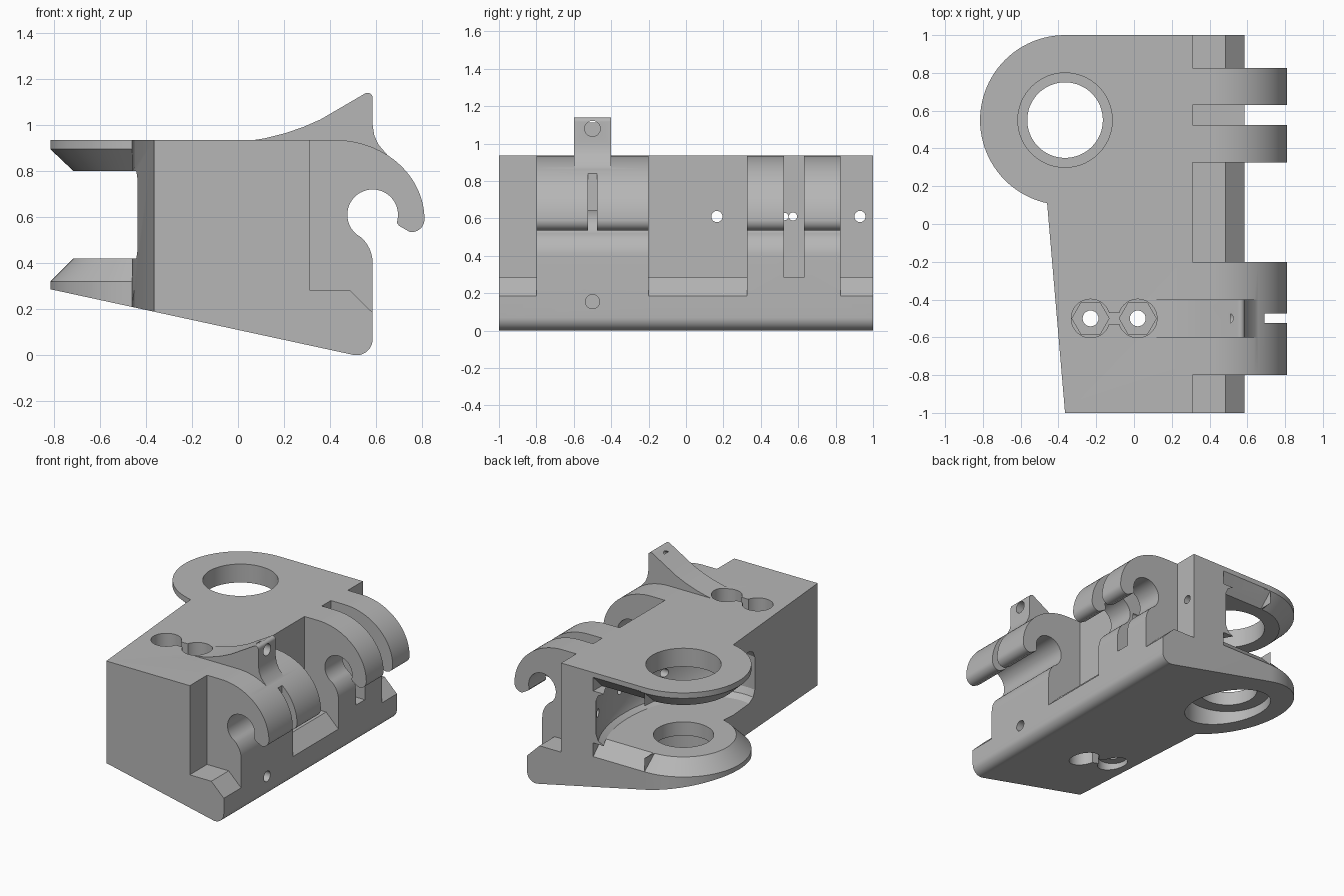
import bpy, bmesh
from math import cos, sin, radians, pi

cube = bpy.data.objects.get("Cube")
if cube:
    bpy.data.objects.remove(cube, do_unlink=True)

grey = bpy.data.materials.new("light_grey")
grey.use_nodes = True
colour = (0.47, 0.47, 0.47, 1)
grey.diffuse_color = colour
grey.node_tree.nodes["Principled BSDF"].inputs["Base Color"].default_value = colour


def finish(name, bm):
    bmesh.ops.recalc_face_normals(bm, faces=bm.faces)
    mesh = bpy.data.meshes.new(name)
    bm.to_mesh(mesh)
    bm.free()
    mesh.materials.append(grey)
    ob = bpy.data.objects.new(name, mesh)
    bpy.context.collection.objects.link(ob)
    return ob


def prism(name, points, axis, lo, hi):
    """Extrude a 2D outline along one axis."""
    place = {"x": lambda a, b, c: (c, a, b),
             "y": lambda a, b, c: (a, c, b),
             "z": lambda a, b, c: (a, b, c)}[axis]
    bm = bmesh.new()
    face = bm.faces.new([bm.verts.new(place(a, b, lo)) for a, b in points])
    top = bmesh.ops.extrude_face_region(bm, geom=[face])
    verts = [v for v in top["geom"] if isinstance(v, bmesh.types.BMVert)]
    bmesh.ops.translate(bm, verts=verts, vec=place(0, 0, hi - lo))
    return finish(name, bm)


def arc(cx, cy, rx, a0, a1, n, ry=None):
    ry = rx if ry is None else ry
    angles = [radians(a0 + (a1 - a0) * i / n) for i in range(n + 1)]
    return [(cx + rx * cos(a), cy + ry * sin(a)) for a in angles]


def rod(name, a, b, r, axis, lo, hi, n=48):
    return prism(name, arc(a, b, r, 0, 360 - 360 / n, n - 1), axis, lo, hi)


def box(name, x0, x1, y0, y1, z0, z1):
    return prism(name, [(x0, y0), (x1, y0), (x1, y1), (x0, y1)], "z", z0, z1)


def lathe(name, profile, cx, cy, sx=1, sy=1, n=96):
    """Stack rings of (radius, height) into a closed solid."""
    bm = bmesh.new()
    rings = [[bm.verts.new((cx + sx * r * cos(2 * pi * i / n),
                            cy + sy * r * sin(2 * pi * i / n), z))
              for i in range(n)] for r, z in profile]
    for low, high in zip(rings, rings[1:]):
        for i in range(n):
            j = (i + 1) % n
            bm.faces.new((low[i], low[j], high[j], high[i]))
    bm.faces.new(rings[0])
    bm.faces.new(rings[-1])
    return finish(name, bm)


def combine(target, other, operation):
    mod = target.modifiers.new("combine", "BOOLEAN")
    mod.operation = operation
    mod.solver = "EXACT"
    mod.object = other
    bpy.context.view_layer.objects.active = target
    bpy.ops.object.modifier_apply(modifier=mod.name)
    bpy.data.objects.remove(other, do_unlink=True)


def cut(other):
    combine(body, other, "DIFFERENCE")


def add(other):
    combine(body, other, "UNION")


RX, RY = -0.365, 0.55   # pivot ring centre
TOP = 0.935

# Main block with the pocket between the two pivot rings
body = prism("bracket_body", [(RX, -1), (0.7, -1), (0.7, 1), (RX, 1), (-0.46, 0.11)],
             "z", -0.1, 1.1)
pocket = [(0.9, 0.42), (0.97, 0.445), (1, 0.49), (1, 0.73), (0.97, 0.775), (0.9, 0.8)]
cut(lathe("pocket", pocket, RX, RY, 0.5, 0.73))
for inner, outer in ((0.8, 0.91), (0.42, 0.31)):
    cut(prism("ring_edge_chamfer", [(0.9, inner), (1.01, inner), (1.01, outer)],
              "x", RX, 0.05))

# Upper and lower pivot rings with bevelled inner edges
add(lathe("upper_ring", [(0.35, 0.8), (0.45, 0.895), (0.45, 1.1)], RX, RY))
add(lathe("lower_ring", [(0.45, -0.1), (0.45, 0.32), (0.35, 0.42)], RX, RY))

# Side silhouette: sloped underside, rounded toe and stepped front
side = [(-0.9, TOP), (-0.9, 0.305)] + arc(0.515, 0.07, 0.07, -102, 0, 12)
side += [(0.585, 0.185), (0.485, 0.283), (0.31, 0.283), (0.31, TOP)]
combine(body, prism("side_profile", side, "y", -1.2, 1.2), "INTERSECT")

# Pivot bores
cut(rod("upper_bore", RX, RY, 0.25, "z", 0.6, 1.1, 72))
cut(rod("lower_bore", RX, RY, 0.2, "z", 0, 0.6, 72))
cut(rod("lower_counterbore", RX, RY, 0.29, "z", 0, 0.32, 72))

# Hooked lugs
hook = [(0.25, 0.15), (0.25, TOP)]
hook += arc(0.42, 0.59, 0.39, 90, 0, 24, TOP - 0.59)
hook += arc(0.755, 0.59, 0.055, -8, -100, 8)
hook += [(0.7, 0.562), (0.69, 0.575)]
hook += arc(0.585, 0.61, 0.11, -10, 235, 32)
hook += arc(0.435, 0.4, 0.15, 48, 0, 8) + [(0.585, 0.15)]
for y0, y1 in ((-0.8, -0.2), (0.325, 0.525), (0.63, 0.825)):
    add(prism("hooked_lug", hook, "y", y0, y1))
add(box("lug_bridge", 0.25, 0.585, 0.5, 0.65, 0.15, 0.283))

# Raised fin over the wide lug
fin = [(0.04, 0.93), (0.12, 0.943), (0.2, 0.963), (0.28, 0.99), (0.36, 1.025)]
fin += [(0.545, 1.133)] + arc(0.563, 1.118, 0.022, 110, 0, 6)
fin += [(0.585, 1.0), (0.592, 0.955), (0.61, 0.915), (0.64, 0.88), (0.69, 0.825)]
fin += [(0.6, 0.78), (0.2, 0.8)]
add(prism("fin", fin, "y", -0.6, -0.4))

# Slot in the wide hook, and holes on the front
cut(box("hook_slot", 0.69, 0.9, -0.525, -0.475, 0.5, 0.85))
cut(rod("fin_hole", -0.5, 1.08, 0.042, "x", 0.51, 0.7, 24))
cut(rod("toe_hole", -0.5, 0.155, 0.038, "x", 0.48, 0.7, 24))
for y, r in ((0.165, 0.03), (0.93, 0.03), (0.572, 0.022), (0.528, 0.02)):
    cut(rod("pin_hole", y, 0.61, r, "x", -0.2, 0.45, 24))

# Linked fastener recesses, hexagonal seats and through holes
cut(box("recess_link", -0.23, 0.02, -0.53, -0.47, 0.82, 1.1))
cut(box("underside_link", -0.23, 0.02, -0.53, -0.47, 0, 0.22))
for x in (-0.23, 0.02):
    cut(rod("top_recess", x, -0.5, 0.102, "z", 0.82, 1.1))
    cut(rod("hex_seat", x, -0.5, 0.098, "z", 0.72, 0.9, 6))
    cut(rod("through_hole", x, -0.5, 0.042, "z", -0.1, 0.9, 24))
    cut(rod("underside_recess", x, -0.5, 0.102, "z", -0.1, 0.22))

# Smooth the curved faces and keep the machined edges sharp
for ob in bpy.context.selected_objects:
    ob.select_set(False)
body.select_set(True)
bpy.context.view_layer.objects.active = body
bpy.ops.object.shade_smooth_by_angle(angle=radians(25))
